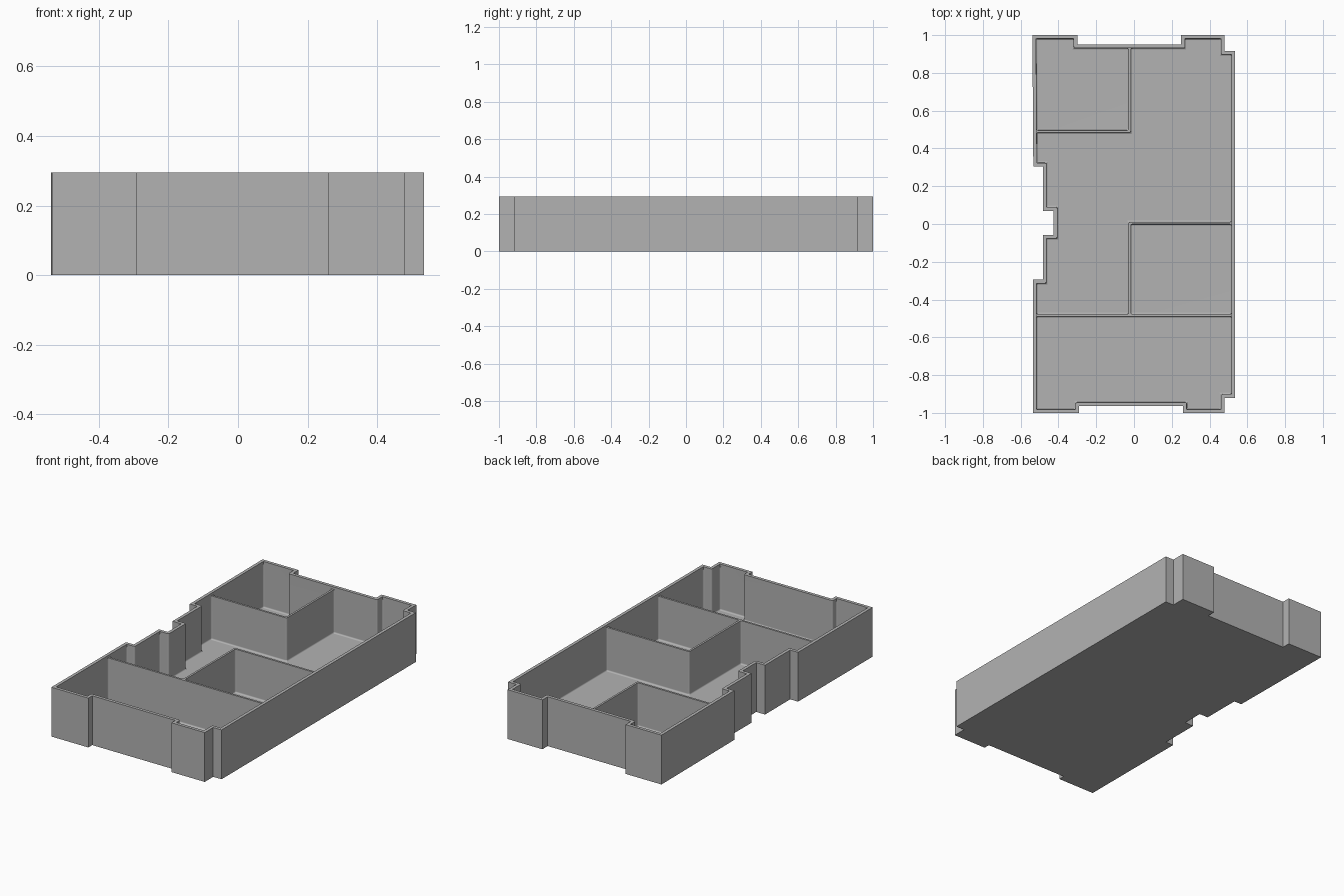
import bpy, bmesh, math
from mathutils import Vector

HEIGHT, FLOOR, DIVIDER_TOP = 0.295, 0.02, 0.28
WALL, THIN = 0.019, 0.012

cube = bpy.data.objects.get("Cube")
if cube:
    bpy.data.objects.remove(cube, do_unlink=True)

grey = bpy.data.materials.new("plain grey")
grey.use_nodes = True
colour = (0.45, 0.45, 0.45, 1)
grey.diffuse_color = colour
grey.node_tree.nodes["Principled BSDF"].inputs["Base Color"].default_value = colour


def prism(name, points, low, high):
    """Closed upright prism over a flat outline."""
    bm = bmesh.new()
    base = bm.faces.new([bm.verts.new((x, y, low)) for x, y in points])
    top = bmesh.ops.extrude_face_region(bm, geom=[base])["geom"]
    moved = [v for v in top if isinstance(v, bmesh.types.BMVert)]
    bmesh.ops.translate(bm, verts=moved, vec=(0, 0, high - low))
    bmesh.ops.recalc_face_normals(bm, faces=bm.faces)
    mesh = bpy.data.meshes.new(name)
    bm.to_mesh(mesh)
    bm.free()
    mesh.materials.append(grey)
    obj = bpy.data.objects.new(name, mesh)
    bpy.context.collection.objects.link(obj)
    return obj


def box(name, x0, x1, y0, y1, low, high):
    return prism(name, [(x0, y0), (x1, y0), (x1, y1), (x0, y1)], low, high)


def apply(obj, mod):
    bpy.context.view_layer.objects.active = obj
    bpy.ops.object.modifier_apply(modifier=mod.name)


def subtract(obj, cutter):
    """Cut one solid out of another and discard the cutter."""
    cutter.hide_render = True
    mod = obj.modifiers.new("cut", "BOOLEAN")
    mod.operation, mod.solver, mod.object = "DIFFERENCE", "EXACT", cutter
    apply(obj, mod)
    bpy.data.objects.remove(cutter, do_unlink=True)


def inset(points, amount):
    """Move every side of a counter-clockwise outline inward."""
    result = []
    for i, p in enumerate(points):
        p = Vector(p)
        a = (p - Vector(points[i - 1])).normalized()
        b = (Vector(points[(i + 1) % len(points)]) - p).normalized()
        na, nb = Vector((-a.y, a.x)), Vector((-b.y, b.x))
        result.append(p + (na + nb) * amount / (1 + na.dot(nb)))
    return result


# Stepped outline of the tray, counter-clockwise from the front left corner
outline = [
    (-0.535, -1), (-0.29, -1), (-0.29, -0.963), (0.26, -0.963), (0.26, -1),
    (0.48, -1), (0.48, -0.92), (0.535, -0.92), (0.535, 0.917), (0.48, 0.917),
    (0.48, 1), (0.25, 1), (0.25, 0.95), (-0.3, 0.95), (-0.3, 1), (-0.538, 1),
    (-0.533, 0.305), (-0.483, 0.305), (-0.483, 0.07), (-0.425, 0.07),
    (-0.425, -0.057), (-0.483, -0.057), (-0.483, -0.295), (-0.535, -0.295),
]
inner = inset(outline, WALL)
tray = prism("compartment_tray", outline, 0, HEIGHT)

# Compartments: the inner space split where the thin dividers stand
rooms = prism("compartment_cutter", inner, FLOOR, 0.5)
h = THIN / 2
MID, FRONT, CENTRE, BACK = -0.023, -0.483, 0.005, 0.49
dividers = [
    (-1, 1, FRONT - h, FRONT + h),
    (MID - h, MID + h, FRONT, CENTRE + h),
    (MID - h, 1, CENTRE - h, CENTRE + h),
    (-1, MID + h, BACK - h, BACK + h),
    (MID - h, MID + h, BACK - h, 1.2),
]
for spans in dividers:
    subtract(rooms, box("divider_cutter", *spans, -0.1, 0.7))

# Rounded corners and floor edges inside the compartments
bevel = rooms.modifiers.new("round", "BEVEL")
bevel.width, bevel.segments = 0.014, 4
bevel.limit_method, bevel.angle_limit = "ANGLE", math.radians(40)
apply(rooms, bevel)
subtract(tray, rooms)

# Dividers stop slightly below the rim
subtract(tray, prism("rim_cutter", inner, DIVIDER_TOP, 0.5))

bpy.ops.object.select_all(action="DESELECT")
tray.select_set(True)
bpy.context.view_layer.objects.active = tray
bpy.ops.object.shade_smooth_by_angle(angle=math.radians(30))
weighted = tray.modifiers.new("even shading", "WEIGHTED_NORMAL")
weighted.keep_sharp = True
